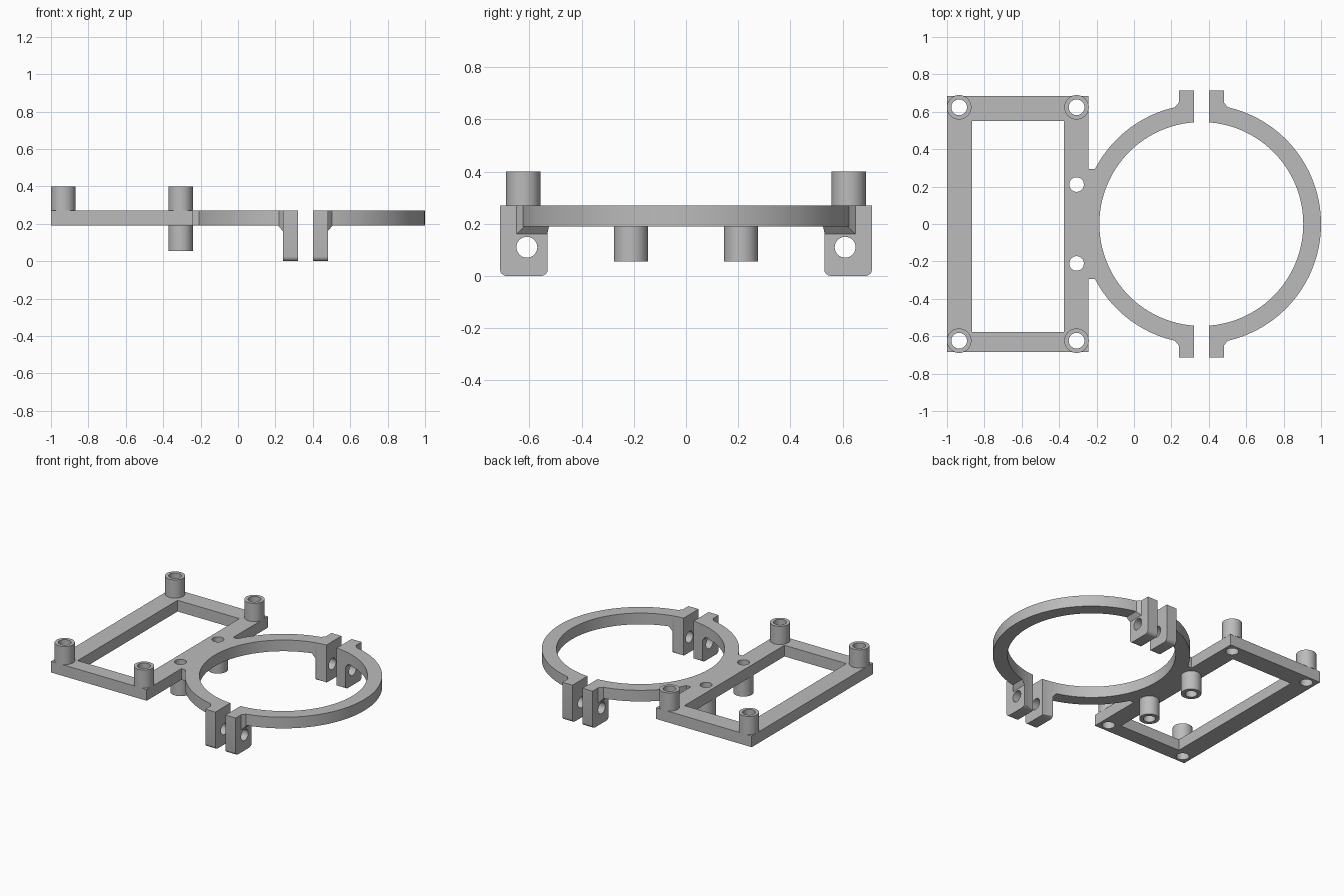
import bpy, bmesh, math
from mathutils import Matrix, Vector

if "Cube" in bpy.data.objects:
    bpy.data.objects.remove(bpy.data.objects["Cube"], do_unlink=True)

grey = bpy.data.materials.new("plain grey")
grey.use_nodes = True
COLOUR = (0.5, 0.5, 0.5, 1)
grey.diffuse_color = COLOUR
grey.node_tree.nodes["Principled BSDF"].inputs["Base Color"].default_value = COLOUR

Z0, Z1 = 0.19, 0.27            # flat plate, bottom and top
RING_X, RING_R, BORE_R = 0.36, 0.64, 0.545
POST_R, HOLE_R = 0.0655, 0.042


def make(name, bm):
    bmesh.ops.recalc_face_normals(bm, faces=bm.faces)
    mesh = bpy.data.meshes.new(name)
    bm.to_mesh(mesh)
    bm.free()
    mesh.materials.append(grey)
    ob = bpy.data.objects.new(name, mesh)
    bpy.context.collection.objects.link(ob)
    return ob


def box(name, lo, hi):
    bm = bmesh.new()
    bmesh.ops.create_cube(bm, size=1)
    lo, hi = Vector(lo), Vector(hi)
    for v in bm.verts:
        v.co = (lo + hi) / 2 + v.co * (hi - lo)
    return make(name, bm)


def cylinder(name, centre, r, depth, axis="Z", sides=48):
    bm = bmesh.new()
    turn = Matrix.Rotation(math.pi / 2, 4, "Y") if axis == "X" else Matrix()
    bmesh.ops.create_cone(bm, cap_ends=True, segments=sides, radius1=r, radius2=r,
                          depth=depth, matrix=Matrix.Translation(centre) @ turn)
    return make(name, bm)


def hull(name, points):
    bm = bmesh.new()
    for p in points:
        bm.verts.new(p)
    bmesh.ops.convex_hull(bm, input=bm.verts)
    bmesh.ops.dissolve_limit(bm, angle_limit=0.01, verts=bm.verts, edges=bm.edges)
    return make(name, bm)


def activate(ob):
    bpy.ops.object.select_all(action="DESELECT")
    ob.select_set(True)
    bpy.context.view_layer.objects.active = ob


def combine(target, tool, operation):
    activate(target)
    mod = target.modifiers.new("combine", "BOOLEAN")
    mod.operation, mod.solver, mod.object = operation, "EXACT", tool
    bpy.ops.object.modifier_apply(modifier=mod.name)
    bpy.data.objects.remove(tool, do_unlink=True)


def smooth(ob):
    activate(ob)
    bpy.ops.object.shade_smooth_by_angle(angle=math.radians(25))


# Rectangular frame with its window
bracket = box("clamp_bracket", (-1, -0.685, Z0), (-0.243, 0.685, Z1))
combine(bracket, box("window", (-0.865, -0.578, 0), (-0.375, 0.552, 1)), "DIFFERENCE")

# Web and clamp ring
combine(bracket, box("web", (-0.30, -0.293, Z0), (-0.1, 0.293, Z1)), "UNION")
combine(bracket, cylinder("ring", (RING_X, 0, (Z0 + Z1) / 2), RING_R, Z1 - Z0, sides=128), "UNION")

# Clamp lugs at both ends, with rounded feet and chamfered shoulders
for s in (-1, 1):
    c = 0.025
    profile = [(0.50, Z1), (0.713, Z1)]
    for cy, start in ((0.713 - c, 0), (0.53 + c, -90)):
        for i in range(5):
            a = math.radians(start - 22.5 * i)
            profile.append((cy + c * math.cos(a), c + c * math.sin(a)))
    lug = hull("lug", [(x, s * y, z) for x in (0.24, 0.48) for y, z in profile if y > 0.5]
               + [(x, s * 0.53, Z1) for x in (0.24, 0.48)])
    combine(bracket, lug, "UNION")
    shoulder = []
    for d in (-1, 1):
        for z in (Z0, Z1):
            shoulder += [(RING_X + d * w, s * y, z)
                         for w, y in ((0.12, 0.65), (0.145, 0.62), (0.145, 0.51))]
        shoulder += [(RING_X + d * 0.12, s * y, 0.16) for y in (0.51, 0.65)]
    combine(bracket, hull("shoulder", shoulder), "UNION")

# Bore, clamp gaps and bolt holes
combine(bracket, cylinder("bore", (RING_X, 0, 0.2), BORE_R, 1, sides=128), "DIFFERENCE")
for s in (-1, 1):
    y0, y1 = sorted((s * 0.4, s * 0.9))
    combine(bracket, box("gap", (0.32, y0, -0.5), (0.40, y1, 1)), "DIFFERENCE")
    combine(bracket, cylinder("bolt_hole", (RING_X, s * 0.61, 0.11), 0.04, 0.6, "X"), "DIFFERENCE")

# Hollow posts: four above the frame corners, two below the inner rail
posts = [("upper_post", x, y, Z1, 0.40) for x in (-0.935, -0.307) for y in (-0.624, 0.624)]
posts += [("lower_post", -0.307, y, 0.055, Z0) for y in (-0.211, 0.211)]
for name, x, y, lo, hi in posts:
    r = HOLE_R if name == "upper_post" else 0.039
    combine(bracket, cylinder("hole", (x, y, 0.2), r, 1), "DIFFERENCE")
    post = cylinder(name, (x, y, (lo + hi) / 2), POST_R, hi - lo)
    combine(post, cylinder("hole", (x, y, 0.2), r, 1), "DIFFERENCE")
    smooth(post)

smooth(bracket)
